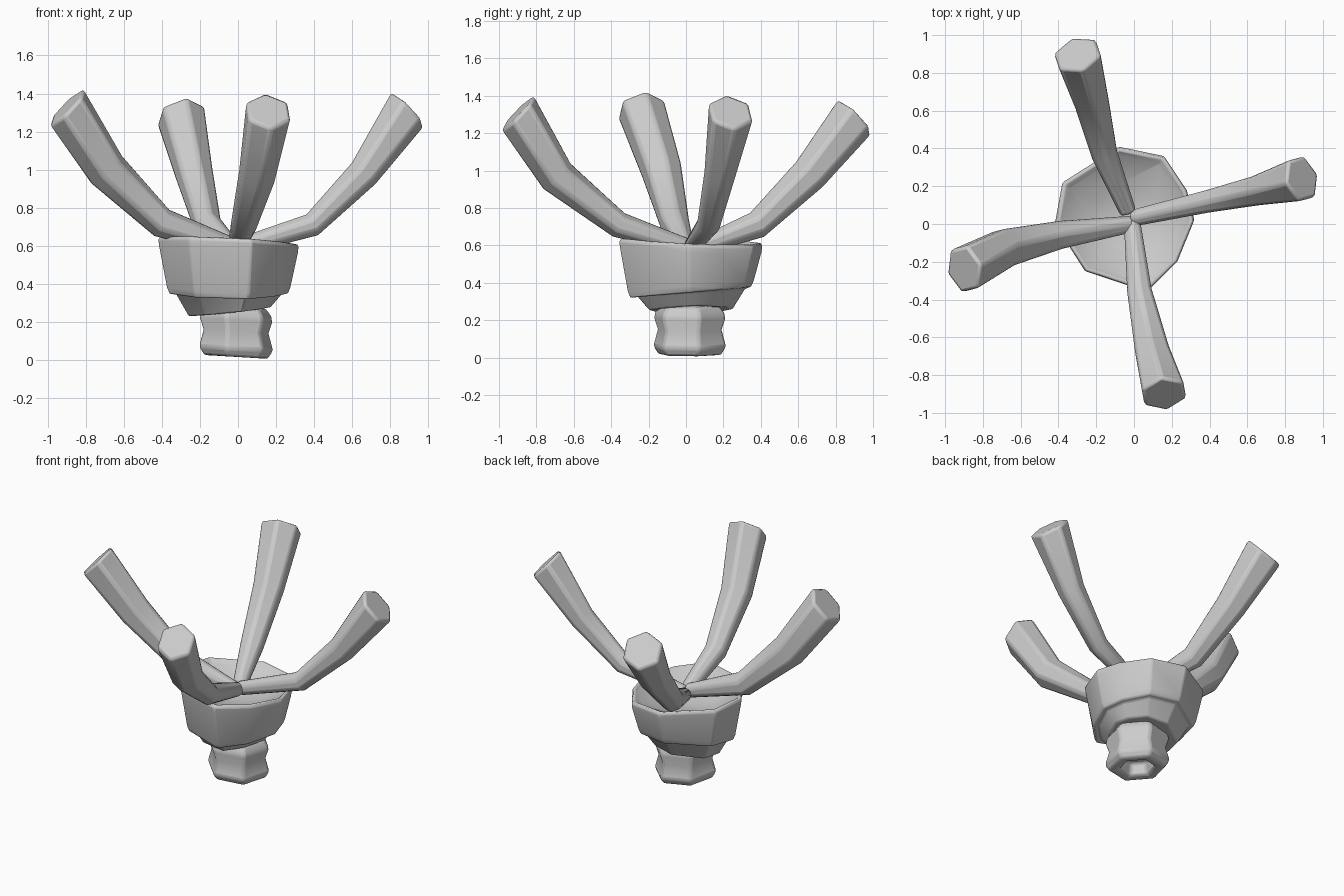
import bpy, bmesh, math
from mathutils import Vector

if "Cube" in bpy.data.objects:
    bpy.data.objects.remove(bpy.data.objects["Cube"])

# One plain grey for everything
GREY = (0.6, 0.6, 0.6, 1)
grey = bpy.data.materials.new("plain grey")
grey.use_nodes = True
grey.diffuse_color = GREY
grey.node_tree.nodes["Principled BSDF"].inputs["Base Color"].default_value = GREY


def loft(name, rings, cap_start=True, cap_end=True, bevel=0.015):
    """Skin a list of point rings into one softly bevelled object."""
    bm = bmesh.new()
    loops = [[bm.verts.new(p) for p in ring] for ring in rings]
    n = len(loops[0])
    for a, b in zip(loops, loops[1:]):
        for i in range(n):
            j = (i + 1) % n
            bm.faces.new((a[i], a[j], b[j], b[i]))
    if cap_start:
        bm.faces.new(loops[0][::-1])
    if cap_end:
        bm.faces.new(loops[-1])
    bmesh.ops.recalc_face_normals(bm, faces=bm.faces)
    mesh = bpy.data.meshes.new(name)
    bm.to_mesh(mesh)
    bm.free()
    mesh.materials.append(grey)
    obj = bpy.data.objects.new(name, mesh)
    bpy.context.collection.objects.link(obj)
    mod = obj.modifiers.new("soft edges", 'BEVEL')
    mod.width, mod.segments = bevel, 2
    mod.limit_method, mod.angle_limit = 'ANGLE', math.radians(32)
    bpy.ops.object.select_all(action='DESELECT')
    obj.select_set(True)
    bpy.context.view_layer.objects.active = obj
    bpy.ops.object.shade_smooth_by_angle(angle=math.radians(40))
    return obj


# Cup: uneven outline scaled through a stepped profile, then down inside
outline = [(-0.08, 0.41), (0.16, 0.36), (0.28, 0.18), (0.32, 0.02), (0.23, -0.2),
           (0.07, -0.36), (-0.26, -0.25), (-0.42, 0.0), (-0.38, 0.22)]
cx, cy = -0.04, 0.03
# scale, height, tilt along x, tilt along y
cup_profile = [(0.4, 0.26, 0.06, 0), (0.58, 0.255, 0.06, 0.02), (0.76, 0.35, 0, 0.05),
               (0.84, 0.345, 0, 0.08), (0.88, 0.38, 0, 0.08), (0.99, 0.58, -0.05, -0.04),
               (1.0, 0.615, -0.05, -0.04), (0.95, 0.63, -0.05, -0.04),
               (0.88, 0.605, -0.05, -0.04), (0.5, 0.53, 0, 0), (0.15, 0.5, 0, 0)]
loft("cup", [[(cx + (x - cx) * s, cy + (y - cy) * s, z + tx * x + ty * y)
              for x, y in outline] for s, z, tx, ty in cup_profile], bevel=0.01)

# Stem: six-sided grooved neck with a recess underneath
stem_profile = [(0.09, 0.1), (0.11, 0.02), (0.175, 0.015), (0.205, 0.06), (0.18, 0.15),
                (0.2, 0.21), (0.195, 0.24), (0.165, 0.28)]
angles = [math.radians(15 + 60 * i) for i in range(6)]
loft("stem", [[(-0.01 + r * math.cos(a), 0.02 + r * math.sin(a),
                z - 0.06 * r * math.cos(a)) for a in angles] for r, z in stem_profile])


def arm(name, points, radii):
    """Six-sided tube that widens along a bent path, end cut at 45 degrees."""
    pts = [Vector(p) for p in points]
    last = len(pts) - 1
    out = Vector((pts[-1].x, pts[-1].y, 0)).normalized()
    side = Vector((-out.y, out.x, 0))
    rings = []
    for i, (p, r) in enumerate(zip(pts, radii)):
        if i == last:
            along = out + Vector((0, 0, 0.95))
        else:
            along = (pts[i + 1] - p).normalized()
            if i:
                along += (p - pts[i - 1]).normalized()
        up = along.cross(side).normalized()
        across = up.cross(along).normalized()
        rings.append([p + r * (math.cos(k * math.pi / 3) * up +
                               math.sin(k * math.pi / 3) * across) for k in range(6)])
    loft(name, rings, bevel=0.018)


# Four arms fanning out of the cup
arm("left_arm", [(-0.01, 0.03, 0.59), (0.39, 0.12, 0.71), (0.66, 0.18, 0.98), (0.89, 0.24, 1.315)],
    (0.05, 0.068, 0.09, 0.13))
arm("right_arm", [(-0.01, 0.0, 0.59), (-0.40, -0.06, 0.72), (-0.69, -0.13, 1.0), (-0.9, -0.24, 1.33)],
    (0.05, 0.085, 0.115, 0.135))
arm("back_arm", [(-0.03, 0.06, 0.59), (-0.16, 0.38, 0.71), (-0.23, 0.66, 0.98), (-0.3, 0.9, 1.285)],
    (0.05, 0.08, 0.105, 0.135))
arm("front_arm", [(-0.01, 0.01, 0.59), (0.03, -0.36, 0.71), (0.1, -0.69, 0.97), (0.16, -0.9, 1.31)],
    (0.05, 0.075, 0.105, 0.13))
